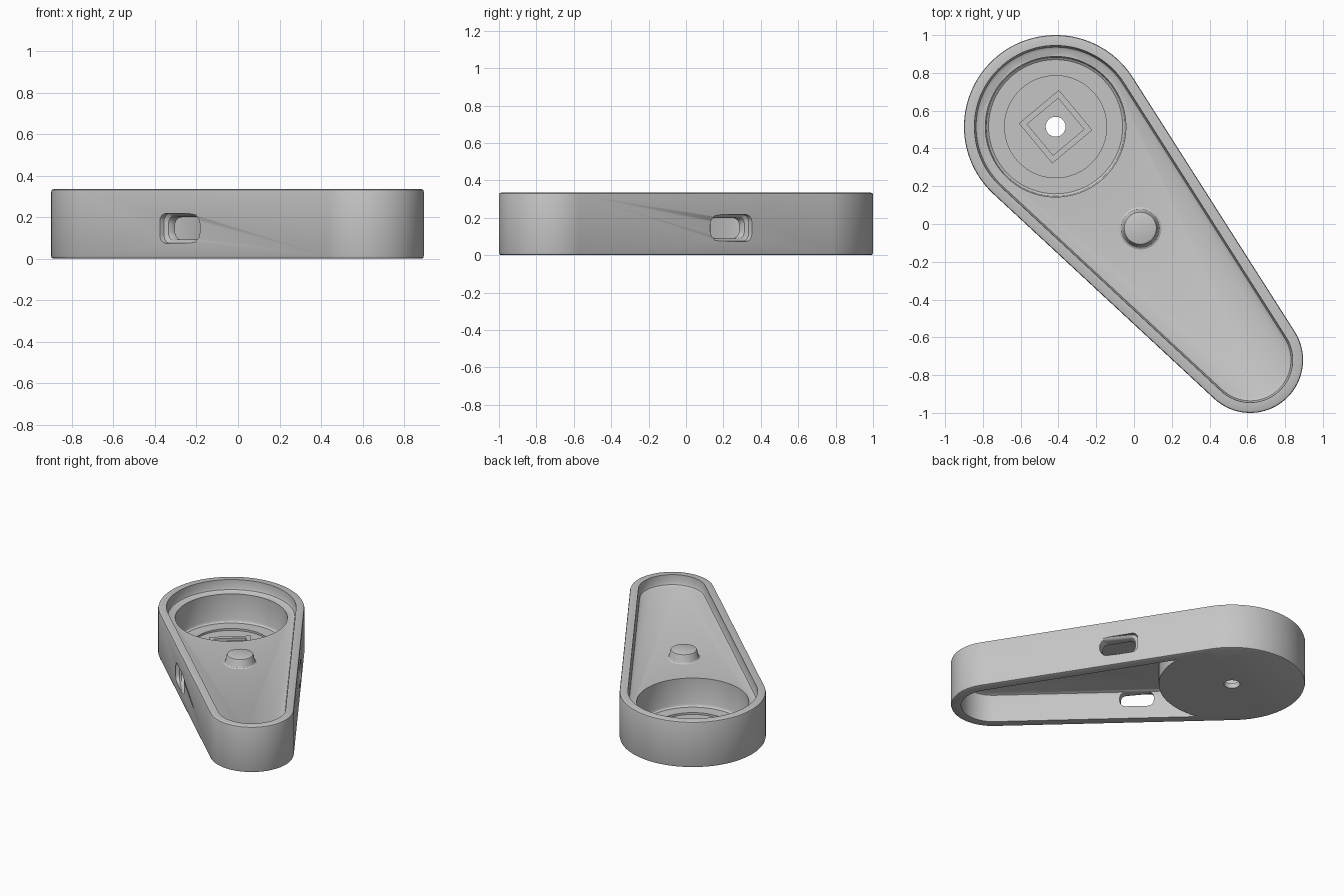
import bpy, bmesh, math
from mathutils import Matrix, Vector

if "Cube" in bpy.data.objects:
    bpy.data.objects.remove(bpy.data.objects["Cube"])

grey = bpy.data.materials.new("light_grey")
grey.use_nodes = True
colour = (0.56, 0.56, 0.56, 1)
grey.diffuse_color = colour
grey.node_tree.nodes["Principled BSDF"].inputs["Base Color"].default_value = colour

# Local frame: origin at the big end, x along the arm
BIG, SMALL = Vector((-0.415, 0.515, 0)), Vector((0.615, -0.72, 0))
ARM = SMALL - BIG
LENGTH = ARM.length
R_BIG, R_SMALL = 0.485, 0.28
PLACE = Matrix.Translation(BIG) @ Matrix.Rotation(math.atan2(ARM.y, ARM.x), 4, 'Z')
BUTTON_X = 0.70


def arc(cx, r, start, end, n):
    return [(cx + r * math.cos(start + (end - start) * i / n),
             r * math.sin(start + (end - start) * i / n)) for i in range(n + 1)]


def arm_outline(inset):
    """Two circles joined by their tangents."""
    phi = math.acos((R_BIG - R_SMALL) / LENGTH)
    return (arc(0, R_BIG - inset, phi, 2 * math.pi - phi, 72)
            + arc(LENGTH, R_SMALL - inset, -phi, phi, 48))


def circle(r, cx=0, n=96):
    return arc(cx, r, 0, 2 * math.pi, n)[:-1]


def loft(name, rings):
    """Closed solid through rings of 3D points."""
    bm = bmesh.new()
    loops = [[bm.verts.new(PLACE @ Vector(p)) for p in ring] for ring in rings]
    for a, b in zip(loops, loops[1:]):
        for i in range(len(a)):
            j = (i + 1) % len(a)
            bm.faces.new((a[i], a[j], b[j], b[i]))
    bm.faces.new(loops[0][::-1])
    bm.faces.new(loops[-1])
    bmesh.ops.recalc_face_normals(bm, faces=bm.faces)
    mesh = bpy.data.meshes.new(name)
    bm.to_mesh(mesh)
    bm.free()
    mesh.materials.append(grey)
    ob = bpy.data.objects.new(name, mesh)
    bpy.context.collection.objects.link(ob)
    return ob


def stack(name, section, levels, **kw):
    """Loft of a plan section given (size, z) levels."""
    return loft(name, [[(x, y, z) for x, y in section(s, **kw)] for s, z in levels])


def cut(target, cutter):
    cutter.hide_render = True
    mod = target.modifiers.new("cut", 'BOOLEAN')
    mod.operation, mod.solver, mod.object = 'DIFFERENCE', 'EXACT', cutter
    bpy.context.view_layer.objects.active = target
    bpy.ops.object.modifier_apply(modifier=mod.name)
    bpy.data.objects.remove(cutter)


def slot_ring(half_len, half_h, y):
    """Rounded rectangle standing across the arm."""
    r, ring = 0.04, []
    for k, (sx, sz) in enumerate(((1, 1), (-1, 1), (-1, -1), (1, -1))):
        for i in range(7):
            t = math.pi / 2 * (k + i / 6)
            ring.append((BUTTON_X + sx * (half_len - r) + r * math.cos(t), y,
                         0.146 + sz * (half_h - r) + r * math.sin(t)))
    return ring


# Housing with raised lip and recessed deck
housing = stack("housing", arm_outline, [
    (0.012, 0), (0.003, 0.004), (0, 0.014), (0, 0.322), (0.003, 0.331), (0.012, 0.335),
    (0.055, 0.335), (0.057, 0.28), (0.064, 0.266), (0.08, 0.257)])

# Hollow underside, leaving the round cup solid
cavity = stack("cavity_cutter", arm_outline,
               [(0.068, -0.05), (0.068, 0.185), (0.073, 0.198), (0.085, 0.205)])
cut(cavity, stack("cup_keep", circle, [(R_BIG, -0.1), (R_BIG, 0.4)]))
cut(housing, cavity)

# Round pocket with stepped floor and centre hole
cut(housing, stack("pocket_cutter", circle, [
    (0.372, 0.5), (0.372, 0.075), (0.366, 0.06), (0.355, 0.052),
    (0.27, 0.052), (0.27, 0.038)]))
cut(housing, stack("hole_cutter", circle, [(0.053, -0.1), (0.053, 0.2)], n=32))

# Flared side slots
for side in (1, -1):
    cut(housing, loft("slot_cutter", [slot_ring(a, h, side * y) for a, h, y in (
        (0.112, 0.054, 0.25), (0.112, 0.054, 0.365), (0.118, 0.059, 0.381),
        (0.138, 0.071, 0.392), (0.144, 0.074, 0.46))]))

# Button on the deck
button = stack("button", circle, [
    (0.112, 0.25), (0.112, 0.257), (0.102, 0.262), (0.096, 0.272), (0.09, 0.306),
    (0.085, 0.315), (0.075, 0.319)], cx=BUTTON_X, n=64)


# Square frame on the pocket floor
def square(half):
    return [(half, half), (-half, half), (-half, -half), (half, -half)]


frame = stack("square_frame", square, [(0.138, 0.03), (0.138, 0.056)])
cut(frame, stack("frame_cutter", square, [(0.107, 0.0), (0.107, 0.1)]))

for ob in (housing, button, frame):
    bpy.ops.object.select_all(action='DESELECT')
    ob.select_set(True)
    bpy.context.view_layer.objects.active = ob
    bpy.ops.object.shade_smooth_by_angle(angle=math.radians(32))
